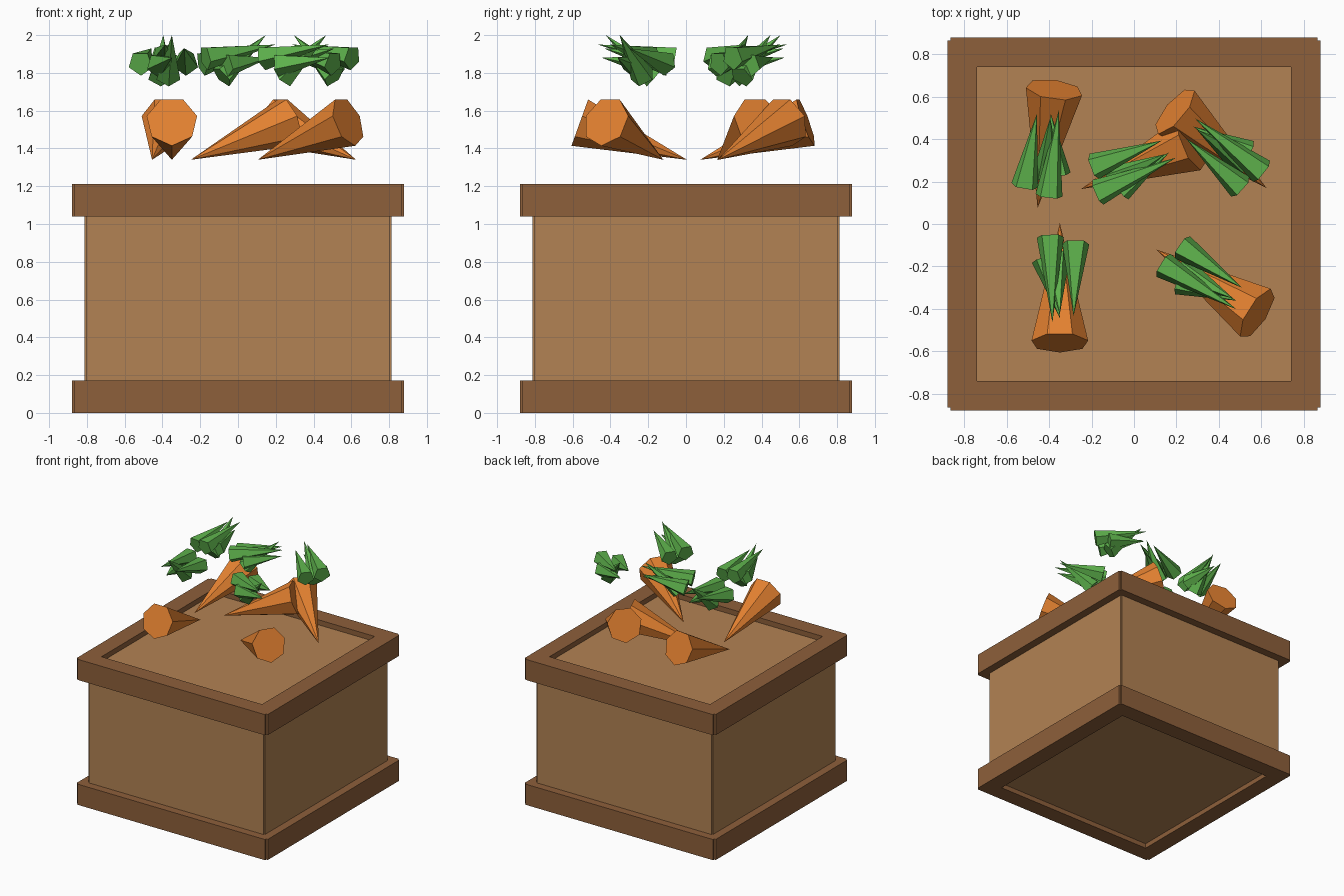
import bpy
import bmesh
from math import cos, sin, pi, radians
from mathutils import Vector, Matrix

cube = bpy.data.objects.get("Cube")
if cube:
    bpy.data.objects.remove(cube, do_unlink=True)


def material(name, srgb):
    mat = bpy.data.materials.new(name)
    mat.use_nodes = True
    color = [((c + 0.055) / 1.055) ** 2.4 for c in srgb] + [1.0]
    mat.diffuse_color = color
    bsdf = mat.node_tree.nodes["Principled BSDF"]
    bsdf.inputs["Base Color"].default_value = color
    bsdf.inputs["Roughness"].default_value = 0.9
    return mat


light_wood = material("light wood", (0.70, 0.51, 0.325))
dark_wood = material("dark wood", (0.555, 0.375, 0.23))
orange = material("carrot orange", (0.89, 0.505, 0.19))
green = material("leaf green", (0.37, 0.70, 0.30))


def finish(name, bm, mat):
    bmesh.ops.remove_doubles(bm, verts=bm.verts, dist=0.0001)
    bmesh.ops.recalc_face_normals(bm, faces=bm.faces)
    mesh = bpy.data.meshes.new(name)
    bm.to_mesh(mesh)
    bm.free()
    mesh.materials.append(mat)
    obj = bpy.data.objects.new(name, mesh)
    bpy.context.collection.objects.link(obj)


def notched_slab(name, mat, outer, notch, z0, z1, inner=None):
    """Square slab with notched corners, either solid or with a square opening."""
    bm = bmesh.new()
    short = outer - notch
    for k in range(4):
        turn = Matrix.Rotation(k * pi / 2, 3, "Z")

        def face(*points):
            bm.faces.new([bm.verts.new(turn @ Vector(p)) for p in points])

        outline = [(-short, -outer), (short, -outer), (short, -short), (outer, -short)]
        for (ax, ay), (bx, by) in zip(outline, outline[1:]):
            face((ax, ay, z0), (bx, by, z0), (bx, by, z1), (ax, ay, z1))
        a, b, c, d = outline
        for z in (z0, z1):
            if inner:
                left, right = (-inner, -inner, z), (inner, -inner, z)
                face((*a, z), (*b, z), right, left)
                face((*b, z), (*c, z), right)
                face((*c, z), (*d, z), right)
            else:
                middle = (0, 0, z)
                for p, q in zip(outline, outline[1:]):
                    face((*p, z), (*q, z), middle)
        if inner:
            face((-inner, -inner, z0), (inner, -inner, z0),
                 (inner, -inner, z1), (-inner, -inner, z1))
    finish(name, bm, mat)


def add_spike(bm, base, tip, radius, sides):
    """Capped cone from base to tip, with a flat side on top."""
    axis = (tip - base).normalized()
    side = axis.cross(Vector((0, 0, 1))).normalized()
    up = side.cross(axis)
    ring = []
    for i in range(sides):
        a = pi / 2 + (i + 0.5) * 2 * pi / sides
        ring.append(bm.verts.new(base + radius * (side * cos(a) + up * sin(a))))
    point = bm.verts.new(tip)
    bm.faces.new(ring)
    for i in range(sides):
        bm.faces.new((ring[i], ring[(i + 1) % sides], point))


# Crate
notched_slab("crate_body", light_wood, 0.813, 0.01, 0.04, 1.17)
notched_slab("bottom_frame", dark_wood, 0.88, 0.015, 0, 0.172, inner=0.74)
notched_slab("top_frame", dark_wood, 0.88, 0.015, 1.04, 1.212, inner=0.74)

# Carrots: name, tip x, tip y, heading in degrees
carrots = [
    ("front_left", -0.35, 0.005, -90),
    ("back_left", -0.455, 0.075, 82),
    ("front_right", 0.105, -0.12, -32.5),
    ("back_middle", -0.25, 0.165, 22.5),
    ("back_right", 0.625, 0.17, 140),
]

# Leaves of one bunch: wide end, then point (along, across, height)
leaves = [
    ((0.065, -0.045, 1.88), (0.47, -0.035, 1.95)),
    ((0.095, 0.075, 1.85), (0.44, 0.065, 1.93)),
    ((0.17, -0.02, 1.78), (0.43, 0.0, 2.0)),
    ((0.17, -0.07, 1.84), (0.45, 0.0, 1.88)),
]

for name, x, y, heading in carrots:
    place = Matrix.Translation((x, y, 0)) @ Matrix.Rotation(radians(heading), 4, "Z")

    bm = bmesh.new()
    add_spike(bm, place @ Vector((0.565, 0, 1.543)), place @ Vector((0, 0, 1.34)), 0.137, 7)
    finish(name + "_carrot", bm, orange)

    bm = bmesh.new()
    for wide, point in leaves:
        add_spike(bm, place @ Vector(wide), place @ Vector(point), 0.067, 5)
    finish(name + "_leaves", bm, green)
